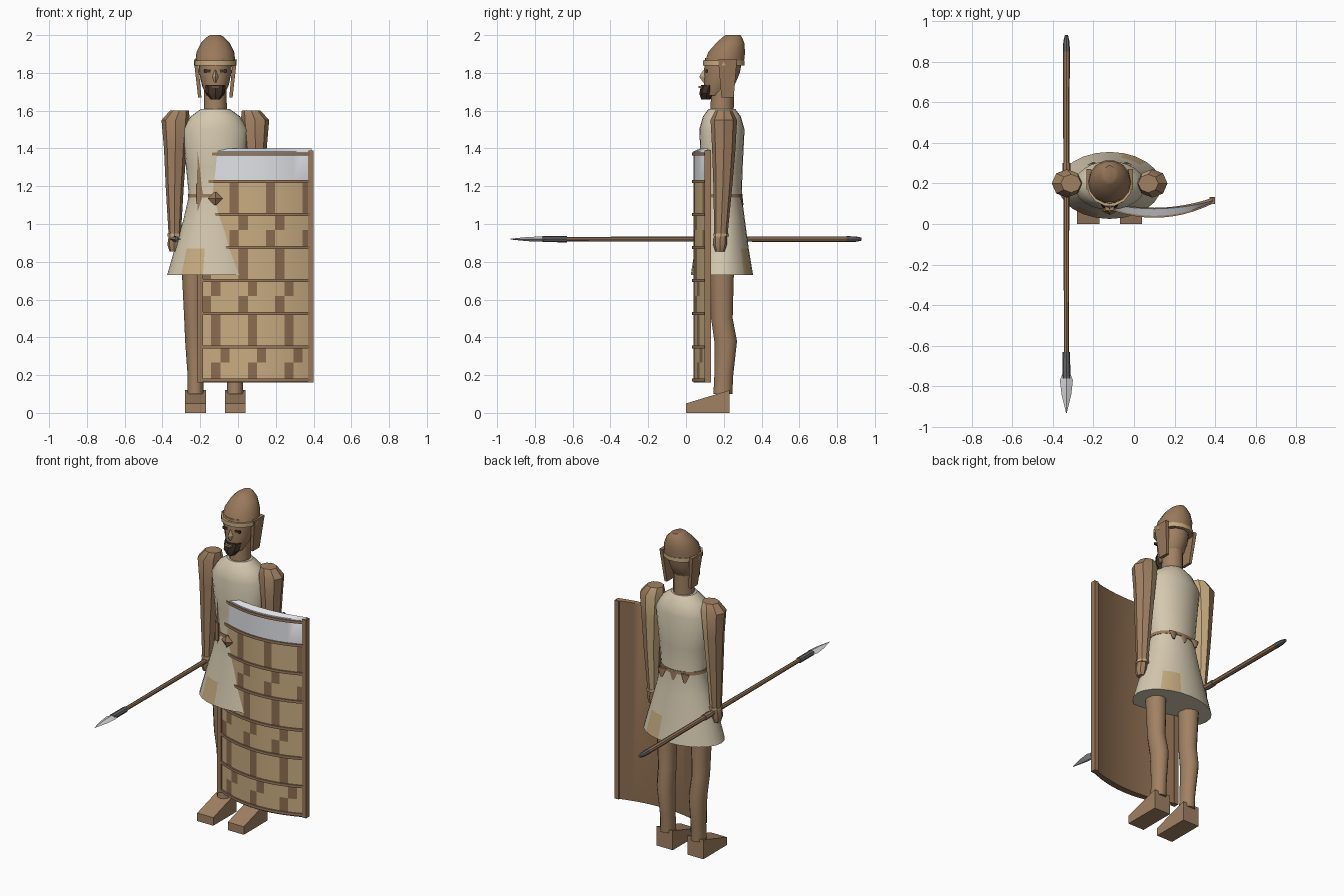
import bpy, bmesh, math
from mathutils import Matrix, Vector

if "Cube" in bpy.data.objects:
    bpy.data.objects.remove(bpy.data.objects["Cube"])

MID = -0.12  # body centre line


def colour(name, r, g, b):
    mat = bpy.data.materials.new(name)
    mat.use_nodes = True
    mat.diffuse_color = (r, g, b, 1)
    mat.node_tree.nodes["Principled BSDF"].inputs["Base Color"].default_value = (r, g, b, 1)
    return mat


skin = colour("skin brown", .36, .22, .125)
linen = colour("linen", .66, .58, .43)
tan = colour("tan", .58, .41, .22)
wood = colour("wood brown", .26, .15, .08)
leather = colour("leather brown", .32, .19, .105)
white = colour("white hide", .75, .76, .8)
steel = colour("pale steel", .65, .65, .67)
iron = colour("dark iron", .13, .13, .14)
hair = colour("dark hair", .05, .03, .02)


def finish(name, bm, mats, rule=None, smooth=True):
    """Turn a bmesh into an object, colouring faces by a rule on their centres."""
    bmesh.ops.recalc_face_normals(bm, faces=bm.faces)
    if rule:
        for f in bm.faces:
            f.material_index = rule(f.calc_center_median(), f.normal)
    mesh = bpy.data.meshes.new(name)
    bm.to_mesh(mesh)
    bm.free()
    for mat in mats:
        mesh.materials.append(mat)
    ob = bpy.data.objects.new(name, mesh)
    bpy.context.collection.objects.link(ob)
    if smooth:
        bpy.ops.object.select_all(action='DESELECT')
        ob.select_set(True)
        bpy.context.view_layer.objects.active = ob
        bpy.ops.object.shade_smooth_by_angle(angle=math.radians(35))
    return ob


def loft(name, rings, mats, n=12, rule=None, matrix=None, smooth=True):
    """Stack elliptical rings (height, x, y, x radius, y radius)."""
    bm = bmesh.new()
    loops = []
    for z, cx, cy, rx, ry in rings:
        turns = [math.tau * i / n for i in range(n)]
        loops.append([bm.verts.new((cx + rx * math.cos(a), cy + ry * math.sin(a), z)) for a in turns])
    for low, high in zip(loops, loops[1:]):
        for i in range(n):
            j = (i + 1) % n
            bm.faces.new((low[i], low[j], high[j], high[i]))
    bm.faces.new(loops[0][::-1])
    bm.faces.new(loops[-1])
    if matrix:
        bm.transform(matrix)
    return finish(name, bm, mats, rule, smooth)


def box(name, centre, size, mat, shape=None):
    """Make a box; shape may move each corner."""
    bm = bmesh.new()
    bmesh.ops.create_cube(bm, size=1)
    for v in bm.verts:
        v.co = Vector(centre) + v.co * Vector(size)
        if shape:
            shape(v.co)
    return finish(name, bm, [mat], smooth=False)


def wrap(name, rows, mats, rule=None):
    """Join rows of points into a closed band, with capped ends."""
    bm = bmesh.new()
    grid = [[bm.verts.new(p) for p in row] for row in rows]
    for r, row in enumerate(grid):
        nxt = grid[(r + 1) % len(grid)]
        for c in range(len(row) - 1):
            f = bm.faces.new((row[c], row[c + 1], nxt[c + 1], nxt[c]))
            f.material_index = rule(r, c) if rule else 0
    bm.faces.new([row[0] for row in grid])
    bm.faces.new([row[-1] for row in grid][::-1])
    return finish(name, bm, mats)


# Tunic with two hem patches
def tunic_rule(p, normal):
    a = math.degrees(math.atan2((p.y - .19) / .165, (p.x - MID) / .255)) % 180
    return 1 if p.z < .88 and 45 < a < 75 and abs(normal.z) < .9 else 0


loft("tunic", [(z, MID, .19, rx, ry) for z, rx, ry in (
    (.73, .255, .165), (.87, .215, .142), (1.02, .17, .122), (1.15, .14, .105),
    (1.3, .155, .11), (1.5, .175, .12), (1.57, .13, .1), (1.61, .075, .07))],
    [linen, tan], n=24, rule=tunic_rule)

# Belt with hanging ties
loft("belt", [(1.14, MID, .19, .146, .11), (1.16, MID, .19, .144, .109)], [leather], n=24)
box("belt_tie", (-.21, .1, 1.16), (.02, .02, .11), leather)
for i, x in enumerate((-.2, -.12, -.04)):
    loft(f"belt_loop_{i}", [(1.1, x, .3, .008, .005), (1.15, x, .292, .03, .008)], [leather], n=6)

# Limbs, mirrored about the body line
for side, label in ((-1, "right"), (1, "left")):
    at = lambda d: MID + side * d
    loft(f"{label}_arm", [
        (.95, at(.215), .185, .033, .036), (1.2, at(.215), .195, .048, .05),
        (1.4, at(.212), .2, .06, .062), (1.55, at(.21), .2, .075, .07),
        (1.6, at(.19), .2, .05, .045)], [skin, tan], n=8,
        rule=lambda p, n: 1 if n.x * side < -.3 and n.y > .1 else 0)
    loft(f"{label}_cuff", [(z, at(.215), .185, .037, .04) for z in (.935, .95)], [tan], n=8)
    loft(f"{label}_hand", [(.855, at(.22), .18, .022, .025), (.89, at(.22), .18, .034, .036),
                           (.94, at(.215), .182, .032, .034)], [skin], n=8)
    loft(f"{label}_leg", [
        (.1, at(.105), .195, .043, .05), (.2, at(.105), .2, .042, .05),
        (.38, at(.11), .21, .05, .06), (.5, at(.115), .19, .05, .057),
        (.8, at(.12), .19, .06, .065)], [skin], n=12)

    # Foot sloping down to the toe
    def slope(co):
        if co.y < .1 and co.z > .1:
            co.z = .05
    box(f"{label}_foot", (at(.105), .115, .06), (.11, .23, .12), skin, slope)

# Neck, head and face
loft("neck", [(1.57, MID, .19, .062, .062), (1.75, MID, .195, .058, .06)], [skin])
loft("head", [(1.68, MID, .15, .045, .05), (1.73, MID, .175, .07, .08),
              (1.8, MID, .19, .085, .095), (1.88, MID, .2, .09, .1)], [skin])
loft("beard", [(1.66, MID, .105, .025, .025), (1.69, MID, .11, .05, .04),
               (1.735, MID, .125, .055, .045)], [hair], n=8)
box("mouth", (MID, .076, 1.725), (.045, .02, .012), skin)
loft("nose", [(1.75, MID, .1, .008, .01), (1.78, MID, .1, .016, .03),
              (1.815, MID, .1, .005, .008)], [tan], n=4, smooth=False)
for side in (-1, 1):
    box("eye", (MID + side * .04, .108, 1.81), (.04, .01, .014), hair)

# Helmet, rim and cheek flaps
loft("helmet", [(1.84, MID, .2, .108, .108), (1.91, MID, .215, .1, .1),
                (1.96, MID, .235, .075, .075), (1.99, MID, .245, .045, .052),
                (2, MID, .248, .028, .04)], [leather], n=14)
loft("helmet_rim", [(1.84, MID, .2, .113, .113), (1.865, MID, .2, .113, .113)], [tan], n=14)
for side in (-1, 1):
    def taper(co):
        if co.z < 1.7:
            co.x = MID + (co.x - MID) * .8
            co.y = .22 + (co.y - .22) * .65
    box("cheek_flap", (MID + side * .103, .22, 1.77), (.022, .1, .2), leather, taper)


# Curved shield with a woven front
def arc(z, sag=.07, push=0.0):
    us = [c / 6 - 1 for c in range(13)]
    return [(.1 + .29 * u, .11 + push - sag * (1 - u * u), z) for u in us]


heights = [.16] + [.18 + .0875 * i for i in range(13)] + [1.385]
rows = [arc(z) for z in heights] + [arc(1.4, .04, .005), arc(1.39, .05, .02), arc(.16, .05, .02)]


def weave(r, c):
    if r in (13, 14):
        return 2
    if r > 14 or r == 0:
        return 1
    return 1 if (c + r % 2 + r // 4) % 4 == 2 else 0


wrap("shield", rows, [tan, wood, white], weave)
for k in range(8):
    z = .175 + .175 * k if k < 7 else 1.37
    wrap(f"shield_band_{k}", [arc(z - .008), arc(z - .008, .07, -.009),
                              arc(z + .008, .07, -.009), arc(z + .008)], [leather])
for label, x in (("left", .385), ("right", -.2)):
    box(f"shield_{label}_pole", (x, .115, .775), (.028, .035, 1.23), leather)
loft("shield_knot", [(1.1, MID, .065, .005, .01), (1.135, MID, .065, .04, .02),
                     (1.17, MID, .065, .005, .01)], [leather], n=4, smooth=False)

# Spear, lofted upright then laid along the y axis
lay = Matrix.Rotation(math.radians(90), 4, 'X')


def spear(name, mat, profile, n=8):
    loft(name, [(t, -.333, .92, rx, ry) for t, rx, ry in profile], [mat], n, matrix=lay)


spear("spear_shaft", leather, [(-.87, .017, .015), (.65, .012, .012)])
spear("spear_grip", leather, [(-.3, .02, .018), (-.24, .02, .018)])
spear("spear_butt", iron, [(-.93, .008, .008), (-.9, .015, .014), (-.85, .018, .016)])
spear("spear_socket", iron, [(.63, .018, .017), (.76, .02, .016)])
spear("spear_blade", steel, [(.74, .02, .012), (.77, .032, .014), (.84, .024, .011), (.93, .002, .002)], 4)
